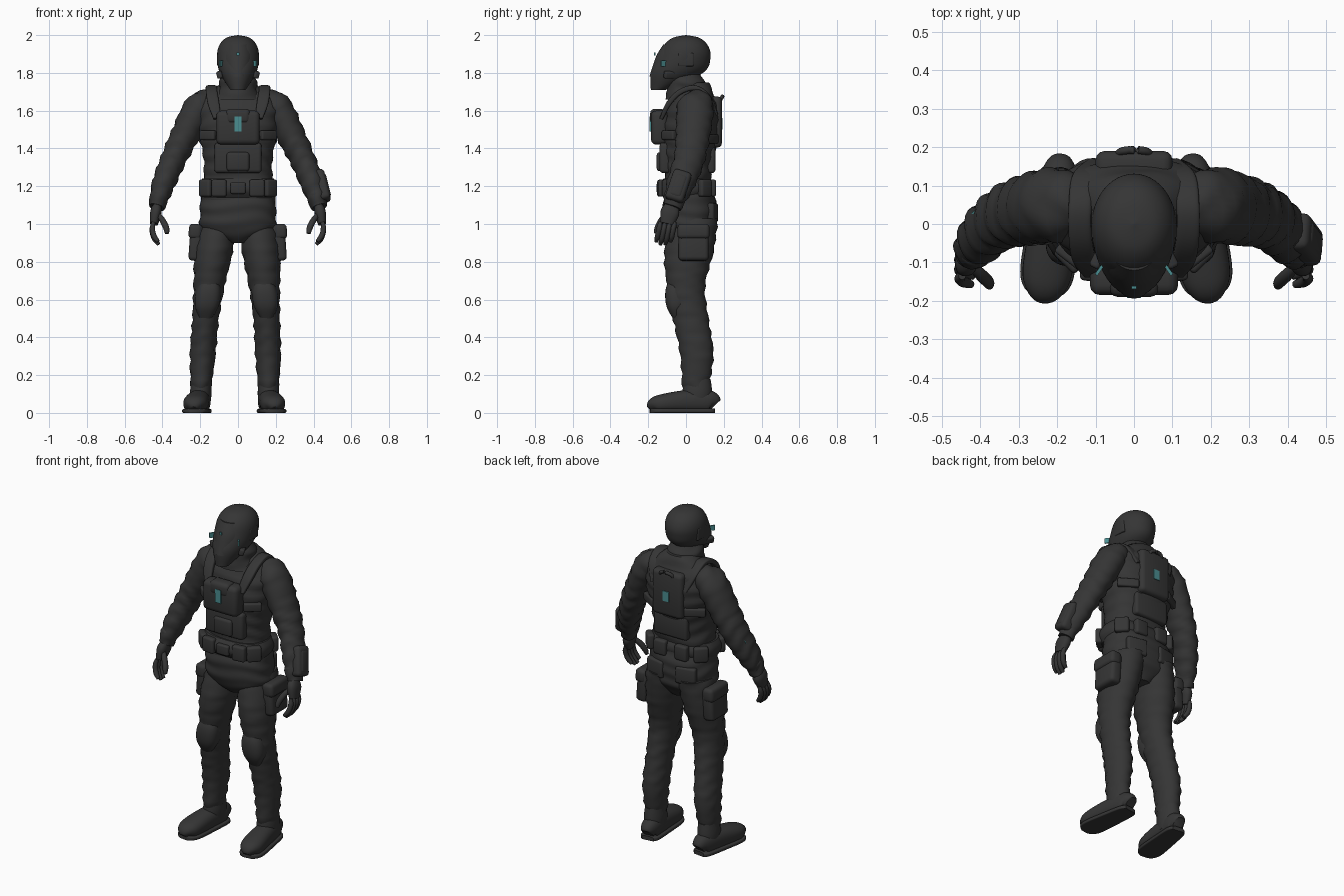
import bpy, bmesh, math
from mathutils import Vector, Matrix, Euler

cube = bpy.data.objects.get("Cube")
if cube:
    bpy.data.objects.remove(cube, do_unlink=True)


def material(name, color):
    mat = bpy.data.materials.new(name)
    mat.use_nodes = True
    mat.diffuse_color = (*color, 1)
    mat.node_tree.nodes["Principled BSDF"].inputs["Base Color"].default_value = (*color, 1)
    return mat


CHARCOAL = material("charcoal", (.036, .036, .036))
TEAL = material("teal", (.07, .27, .28))


def finish(name, bm, mat):
    bmesh.ops.recalc_face_normals(bm, faces=bm.faces)
    mesh = bpy.data.meshes.new(name)
    bm.to_mesh(mesh)
    bm.free()
    mesh.materials.append(mat)
    mesh.shade_smooth()
    mesh.set_sharp_from_angle(angle=math.radians(40))
    obj = bpy.data.objects.new(name, mesh)
    bpy.context.collection.objects.link(obj)


def spline(rows, steps=6):
    """Smooth resampling of section rows."""
    points = [Vector(row) for row in rows]
    points = [points[0], *points, points[-1]]
    result = []
    for before, start, end, after in zip(points, points[1:], points[2:], points[3:]):
        for step in range(steps):
            t = step / steps
            bend = 2 * before - 5 * start + 4 * end - after
            cubic = 3 * start - before - 3 * end + after
            result.append(start + ((end - before) * t + bend * t ** 2 + cubic * t ** 3) / 2)
    return result + [points[-1]]


def loft(name, rows, flat=False, power=2, fold=0, sides=32):
    """Skin of rounded rings; a row is x, y, z, half width, half depth. Fold adds cloth creases."""
    rows = spline(rows)
    bm = bmesh.new()
    rings, travel = [], 0
    for i, row in enumerate(rows):
        center = Vector(row[:3])
        back, ahead = Vector(rows[max(i - 1, 0)][:3]), Vector(rows[min(i + 1, len(rows) - 1)][:3])
        travel += (center - back).length
        axis = Vector((0, 0, 1)) if flat else (ahead - back).normalized()
        across = (Vector((1, 0, 0)) - axis * axis.x).normalized()
        along = axis.cross(across)
        ring = []
        for k in range(sides):
            angle = math.tau * k / sides
            c, s = math.cos(angle), math.sin(angle)
            crease = fold * math.sin(80 * travel + 2 * s + math.sin(3 * angle + 9 * travel))
            wide = math.copysign(abs(c) ** (2 / power), c) * (max(row[3], .002) + crease)
            deep = math.copysign(abs(s) ** (2 / power), s) * (max(row[4], .002) + crease)
            point = center + across * wide + along * deep
            point.z = max(point.z, 0)
            ring.append(bm.verts.new(point))
        rings.append(ring)
    for lower, upper in zip(rings, rings[1:]):
        for k in range(sides):
            bm.faces.new((lower[k - 1], lower[k], upper[k], upper[k - 1]))
    bm.faces.new(rings[0])
    bm.faces.new(rings[-1])
    finish(name, bm, mat=CHARCOAL)


def column(name, low, high, widths, depths, x=lambda z: 0, y=lambda z: 0, dome=False, **style):
    """Upright loft with evenly spaced levels; a dome crowds its levels towards the top."""
    rows = []
    for i, (width, depth) in enumerate(zip(widths, depths)):
        t = i / (len(widths) - 1)
        z = low + (high - low) * (math.sin(t * math.pi / 2) if dome else t)
        rows.append((x(z), y(z), z, width, depth))
    loft(name, rows, flat=True, **style)


def tube(name, points, radius, thickness, **style):
    """Ribbon or finger with rounded tips."""
    last = len(points) - 1
    loft(name, [(*p, radius * (.7 if i in (0, last) else 1), thickness * (.7 if i in (0, last) else 1))
                for i, p in enumerate(points)], **style)


def box(name, center, size, turn=(0, 0, 0), mat=CHARCOAL):
    """Block with rounded edges; thin lights stay crisp."""
    bm = bmesh.new()
    bmesh.ops.create_cube(bm, size=1)
    bmesh.ops.scale(bm, vec=size, verts=bm.verts)
    if mat is CHARCOAL:
        bmesh.ops.bevel(bm, geom=bm.edges[:], offset=min(size) * .3, segments=3, profile=.5, affect='EDGES')
    spin = Euler([math.radians(angle) for angle in turn]).to_matrix().to_4x4()
    bmesh.ops.transform(bm, matrix=Matrix.Translation(center) @ spin, verts=bm.verts)
    finish(name, bm, mat)


def chest_lean(z):
    return .01 + max(0, z - 1.35) / 10


# Torso, pelvis, belt and collar
column("jacket", 1.1, 1.75, (.19, .185, .18, .195, .21, .21, .08), (.12, .12, .13, .145, .15, .125, .07),
       y=chest_lean, power=2.4, fold=.004, sides=48)
column("trouser_seat", .9, 1.18, (.05, .19, .2, .2, .19), (.08, .13, .14, .14, .12),
       y=lambda z: .02, power=2.3, fold=.003, sides=48)
column("belt", 1.14, 1.24, (.19, .205, .205, .19), (.12, .14, .14, .12), power=2.5, sides=48)
column("collar", 1.66, 1.8, (.13, .1, .1, .07), (.11, .1, .1, .07), fold=.003)


# Helmet and visor, with the chin pushed forward
def chin_reach(z):
    return -6 * (2 - z) ** 3


column("helmet", 1.71, 2, (.04, .096, .111, .1, .062, 0), (.04, .138, .14, .117, .07, 0),
       y=chin_reach, dome=True, sides=48)
column("visor", 1.78, 1.95, (.07, .09, .095, .08), (.12, .14, .138, .11),
       y=lambda z: chin_reach(z) - .01, sides=48)
box("brow_light", (0, -.165, 1.9), (.014, .008, .014), mat=TEAL)

# Chest rig
box("chest_pouch", (0, -.14, 1.51), (.23, .09, .18))
box("chest_flap", (0, -.15, 1.57), (.13, .08, .08))
box("lower_vest", (0, -.11, 1.35), (.25, .06, .16))
box("vest_panel", (0, -.13, 1.33), (.12, .05, .1))
box("chest_light", (0, -.188, 1.53), (.036, .008, .08), mat=TEAL)
box("buckle", (0, -.14, 1.19), (.08, .03, .06))

# Back pack
box("back_plate", (0, .15, 1.54), (.2, .08, .27))
box("back_panel", (0, .13, 1.34), (.22, .05, .14))
box("back_hub", (0, .16, 1.53), (.09, .06, .13))
box("back_light", (0, .191, 1.53), (.04, .006, .06), mat=TEAL)
tube("grab_handle", [(-.05, .17, 1.63), (-.03, .19, 1.67), (.03, .19, 1.67), (.05, .17, 1.63)], .01, .01)

# Boot sections: distance forward, half width, half height
BOOT = ((.15, .03, .04), (.12, .05, .06), (0, .06, .06), (-.12, .065, .05), (-.17, .05, .04), (-.19, .02, .02))
# Sleeve sections: position and radius
SLEEVE = ((.13, .05, 1.65, .05), (.2, .05, 1.62, .08), (.285, .035, 1.46, .075),
          (.345, .015, 1.335, .067), (.395, -.03, 1.21, .06), (.43, -.075, 1.09, .04))

for side, name in ((1, "left"), (-1, "right")):
    def place(x, z):
        """Mirrored position; the stance is a little wider on the right."""
        return side * x - .02 * max(0, 1 - z)

    def leg_x(z):
        return place(.18 - .075 * z * z, z)

    def leg_y(z):
        return .03 + .03 * math.cos(7 * (z - .25))

    def block(part, center, size, tilt=0, turn=0, mat=CHARCOAL):
        x, y, z = center
        box(f"{name}_{part}", (place(x, z), y, z), size, (0, side * tilt, side * turn), mat)

    def mirrored(points):
        return [(place(p[0], p[2]), *p[1:]) for p in points]

    # Leg, knee pad and pockets
    column(f"{name}_trouser_leg", .13, 1.03, (.052, .068, .07, .082, .1, .1), (.07, .088, .094, .1, .13, .12),
           x=leg_x, y=leg_y, fold=.005)
    column(f"{name}_knee_pad", .5, .72, (.03, .06, .068, .06, .03), (.02, .05, .06, .055, .03),
           x=leg_x, y=lambda z: -.05, power=2.5)
    block("thigh_pocket", (.22, .04, .9), (.07, .16, .19), tilt=-4)
    block("pocket_flap", (.225, .04, .96), (.07, .17, .08), tilt=-4)
    block("back_pocket", (.1, .14, 1.06), (.12, .04, .1), turn=-12)

    # Boot, toes turned outward
    column(f"{name}_boot_shaft", .04, .18, (.052, .057, .05), (.07, .078, .07), x=leg_x, y=lambda z: .06)
    foot = [(place(.19 - y / 8, 0), y, height, width, height) for y, width, height in BOOT]
    loft(f"{name}_boot_foot", foot, power=2.3)
    loft(f"{name}_boot_sole", [(x, y, .01, width + .006, .014) for x, y, z, width, height in foot], power=4)

    # Sleeve, cuff and palm
    loft(f"{name}_sleeve", mirrored([(*p, r, r * 1.2) for *p, r in SLEEVE]), fold=.005)
    tube(f"{name}_cuff", mirrored([(.41, -.05, 1.16), (.414, -.055, 1.15), (.427, -.07, 1.1)]), .05, .06)
    tube(f"{name}_palm", mirrored([(.425, -.07, 1.1), (.435, -.085, 1.06), (.445, -.1, 1)]), .03, .05, power=2.4)

    # Fingers curl inward by a steadily growing angle
    for finger in range(4):
        spot = Vector((.447, -.06 - finger / 40, 1.01))
        path = []
        for joint in range(5):
            path.append(spot.copy())
            curl = joint * .3 - .2
            spot += Vector((-math.sin(curl), -.2, -math.cos(curl))) * (.032 if finger in (1, 2) else .028)
        tube(f"{name}_finger_{finger}", mirrored(path), .014, .014, sides=12)
    tube(f"{name}_thumb", mirrored([(.43, -.1, 1.06), (.4, -.13, 1.02), (.38, -.15, .98), (.375, -.16, .95)]),
         .016, .016, sides=12)

    # Harness straps and belt pouches
    tube(f"{name}_shoulder_strap", mirrored([(.11, -.13, 1.56), (.13, -.09, 1.64), (.14, -.03, 1.7), (.14, .05, 1.72),
                                             (.13, .12, 1.67), (.1, .16, 1.58)]), .03, .014, power=4)
    block("front_strap", (.16, -.09, 1.47), (.1, .03, .05), turn=38)
    block("rear_strap", (.15, .13, 1.45), (.12, .03, .05), turn=-32)
    for x, y, turn in ((.1, -.13, 6), (.17, -.09, 45), (.17, .1, -45), (.07, .14, 0)):
        block("belt_pouch", (x, y, 1.19), (.08, .04, .09), turn=turn)

    # Helmet fittings
    block("ear_plate", (.1, 0, 1.87), (.02, .08, .07))
    block("jaw_guard", (.08, -.07, 1.79), (.03, .1, .04), tilt=16, turn=27)
    block("helmet_light", (.09, -.12, 1.85), (.008, .03, .03), turn=35, mat=TEAL)

# Forearm console on the left arm, light strip on the right
box("forearm_console", (.44, -.04, 1.2), (.07, .1, .17), (-18, -14, 0))
box("console_cover", (.45, -.04, 1.2), (.06, .07, .13), (-18, -14, 0))
box("elbow_light", (-.42, .02, 1.29), (.008, .014, .05), (-18, 22, 0), TEAL)
